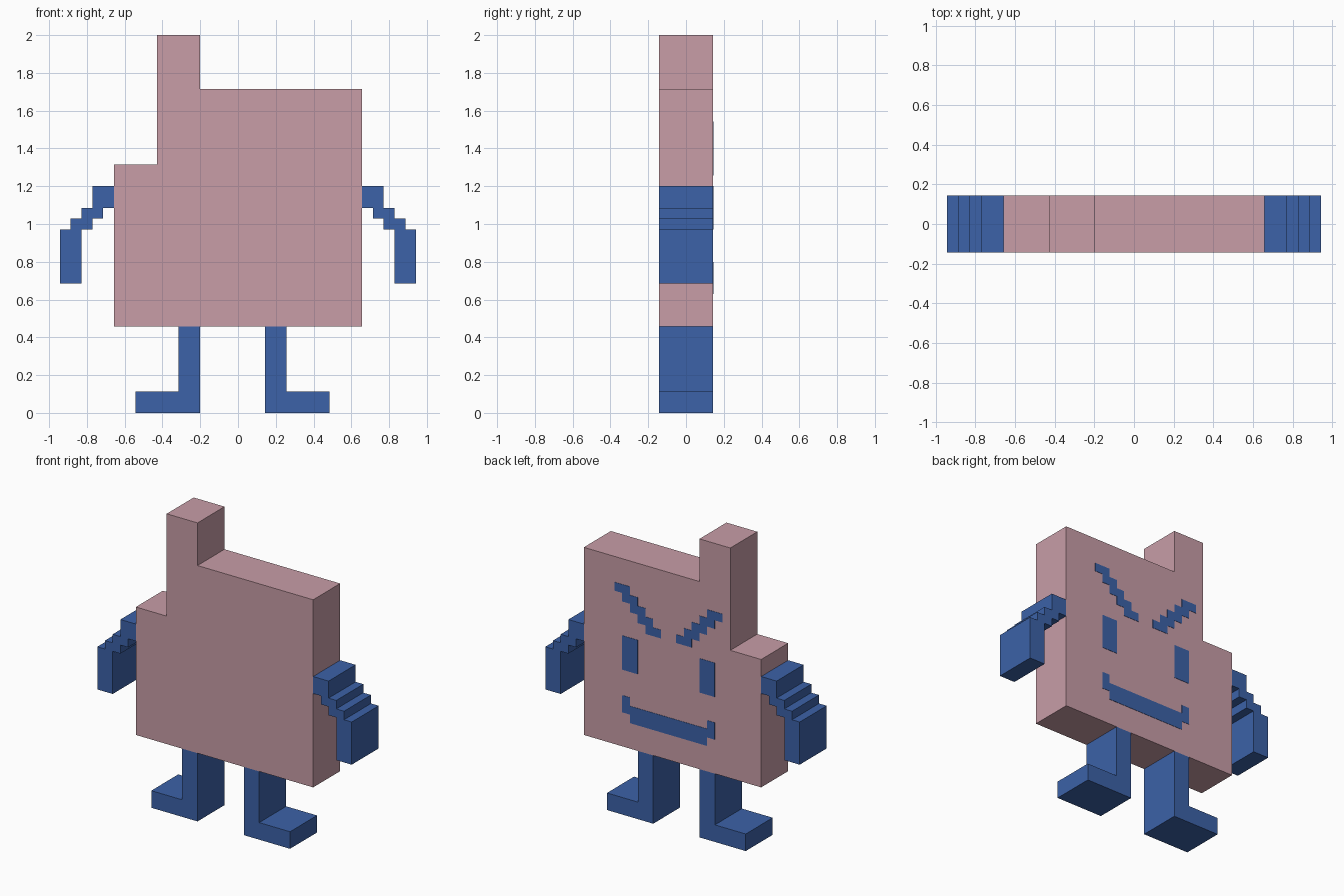
import bpy
import bmesh

if "Cube" in bpy.data.objects:
    bpy.data.objects.remove(bpy.data.objects["Cube"])

U = 2 / 35       # one pixel of the design
HALF = 2.5       # half of the depth, in pixels


def material(name, rgb):
    m = bpy.data.materials.new(name)
    m.diffuse_color = (*rgb, 1)
    m.use_nodes = True
    m.node_tree.nodes["Principled BSDF"].inputs["Base Color"].default_value = m.diffuse_color
    return m


PINK = material("dusty pink", (0.578, 0.337, 0.386))
BLUE = material("blue", (0.045, 0.122, 0.392))


def extrude(name, outline, mat, y0=-HALF * U, y1=HALF * U):
    """Extrude an x/z outline (in pixels) along y from y0 to y1."""
    bm = bmesh.new()
    face = bm.faces.new([bm.verts.new((x * U, y0, z * U)) for x, z in outline])
    new = bmesh.ops.extrude_face_region(bm, geom=[face])["geom"]
    bmesh.ops.translate(bm, vec=(0, y1 - y0, 0),
                        verts=[v for v in new if isinstance(v, bmesh.types.BMVert)])
    bmesh.ops.recalc_face_normals(bm, faces=bm.faces)
    mesh = bpy.data.meshes.new(name)
    bm.to_mesh(mesh)
    bm.free()
    mesh.materials.append(mat)
    obj = bpy.data.objects.new(name, mesh)
    bpy.context.collection.objects.link(obj)
    return obj


def pair(name, outline, centre, **kw):
    """Build an outline, given outward from a centre line, on both sides."""
    for side, s in (("right", 1), ("left", -1)):
        extrude(f"{side}_{name}", [(centre + s * x, z) for x, z in outline], BLUE, **kw)


# Body with a low shoulder and a tower on the -x side
extrude("body", [(-11.5, 8), (11.5, 8), (11.5, 30), (-3.5, 30),
                 (-3.5, 35), (-7.5, 35), (-7.5, 23), (-11.5, 23)], PINK)

# Stepped arms
pair("arm", [(11.5, 21), (13.5, 21), (13.5, 19), (14.5, 19), (14.5, 18), (15.5, 18),
             (15.5, 17), (16.5, 17), (16.5, 12), (14.5, 12), (14.5, 17), (13.5, 17),
             (13.5, 18), (12.5, 18), (12.5, 19), (11.5, 19)], 0)

# Legs with feet turned outward
pair("leg", [(3, 8), (3, 0), (9, 0), (9, 2), (5, 2), (5, 8)], -0.5)

# Face: thin plates on the +y side, mirrored about x = 0.5 pixel
plate = dict(y0=(HALF - 0.02) * U, y1=HALF * U + 0.002)
pair("eye", [(4, 17), (6, 17), (6, 21), (4, 21)], 0.5, **plate)

# Brows: five two-pixel rows climbing outward
lower, upper = [], []
for i in range(5):
    lower += [(3 + i, 22 + i), (3 + i, 23 + i)]
    upper += [(1 + i, 22 + i), (1 + i, 23 + i)]
pair("brow", lower + upper[::-1], 0.5, **plate)

# Mouth: bar with raised corners
half_mouth = [(5, 11), (5, 12), (6, 12), (6, 14), (5, 14), (5, 13)]
extrude("mouth", [(0.5 + x, z) for x, z in half_mouth]
        + [(0.5 - x, z) for x, z in reversed(half_mouth)], BLUE, **plate)
